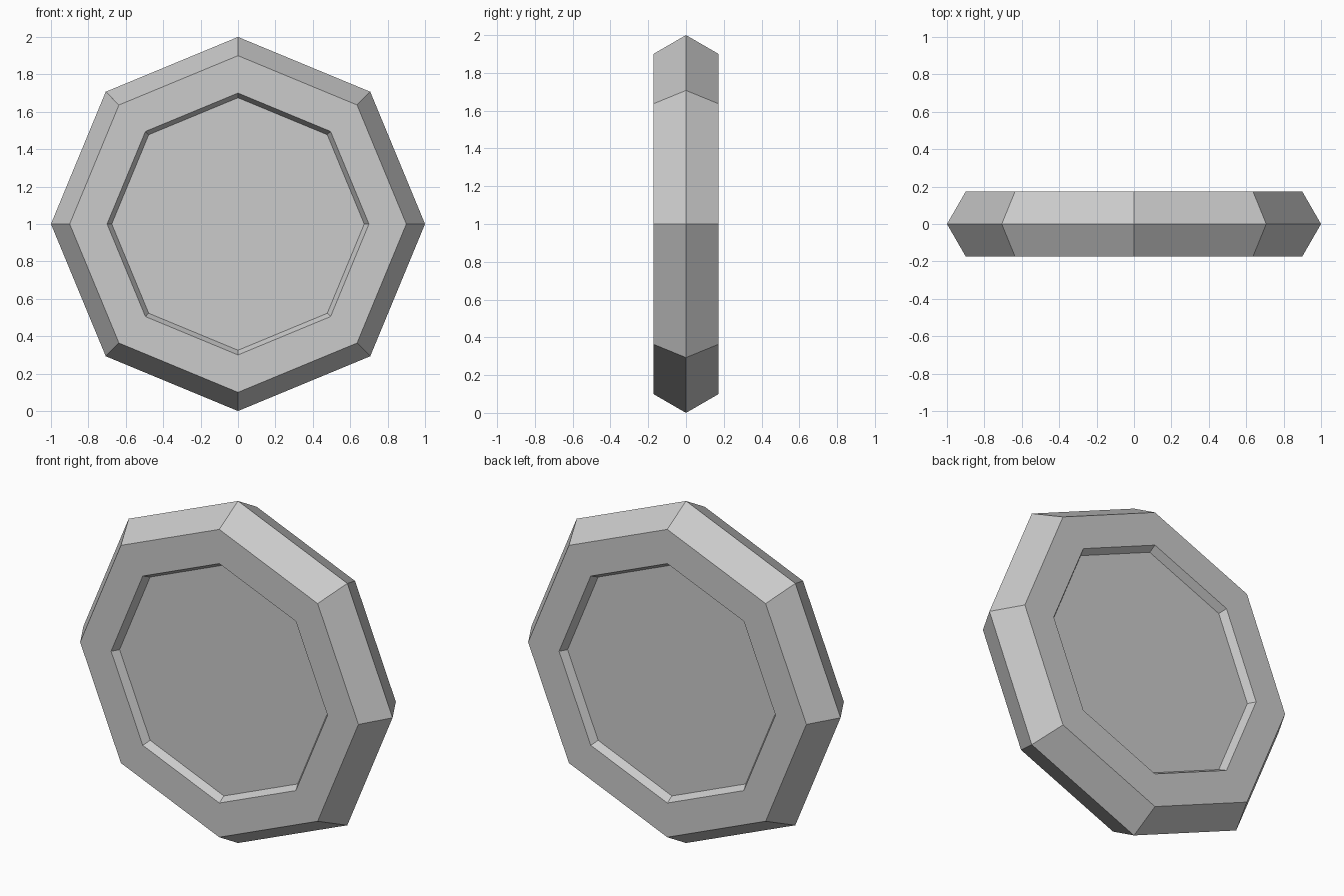
import bpy
import bmesh
from math import cos, sin, pi

cube = bpy.data.objects.get("Cube")
if cube:
    bpy.data.objects.remove(cube, do_unlink=True)

SIDES = 8
HALF = 0.173      # half thickness of the plate
RECESS = 0.043    # depth of the sunken panels

# Plain grey material
grey = bpy.data.materials.new("light grey")
grey.use_nodes = True
colour = (0.6, 0.6, 0.6, 1)
grey.diffuse_color = colour
grey.node_tree.nodes["Principled BSDF"].inputs["Base Color"].default_value = colour

# Half profile (radius, y) from the front panel out to the rim, then mirrored
front = [(0.675, RECESS - HALF), (0.7, -HALF), (0.9, -HALF), (1, 0)]
profile = front + [(r, -y) for r, y in reversed(front[:-1])]

# Octagonal rings joined by flat walls, closed by the two sunken panels
bm = bmesh.new()
rings = []
for r, y in profile:
    angles = [2 * pi * i / SIDES for i in range(SIDES)]
    rings.append([bm.verts.new((r * cos(a), y, 1 + r * sin(a))) for a in angles])
for a, b in zip(rings, rings[1:]):
    for i in range(SIDES):
        j = (i + 1) % SIDES
        bm.faces.new((a[i], a[j], b[j], b[i]))
bm.faces.new(rings[0])
bm.faces.new(rings[-1])
bmesh.ops.recalc_face_normals(bm, faces=bm.faces)

mesh = bpy.data.meshes.new("octagonal_disc")
bm.to_mesh(mesh)
bm.free()
mesh.materials.append(grey)
disc = bpy.data.objects.new("octagonal_disc", mesh)
bpy.context.collection.objects.link(disc)
